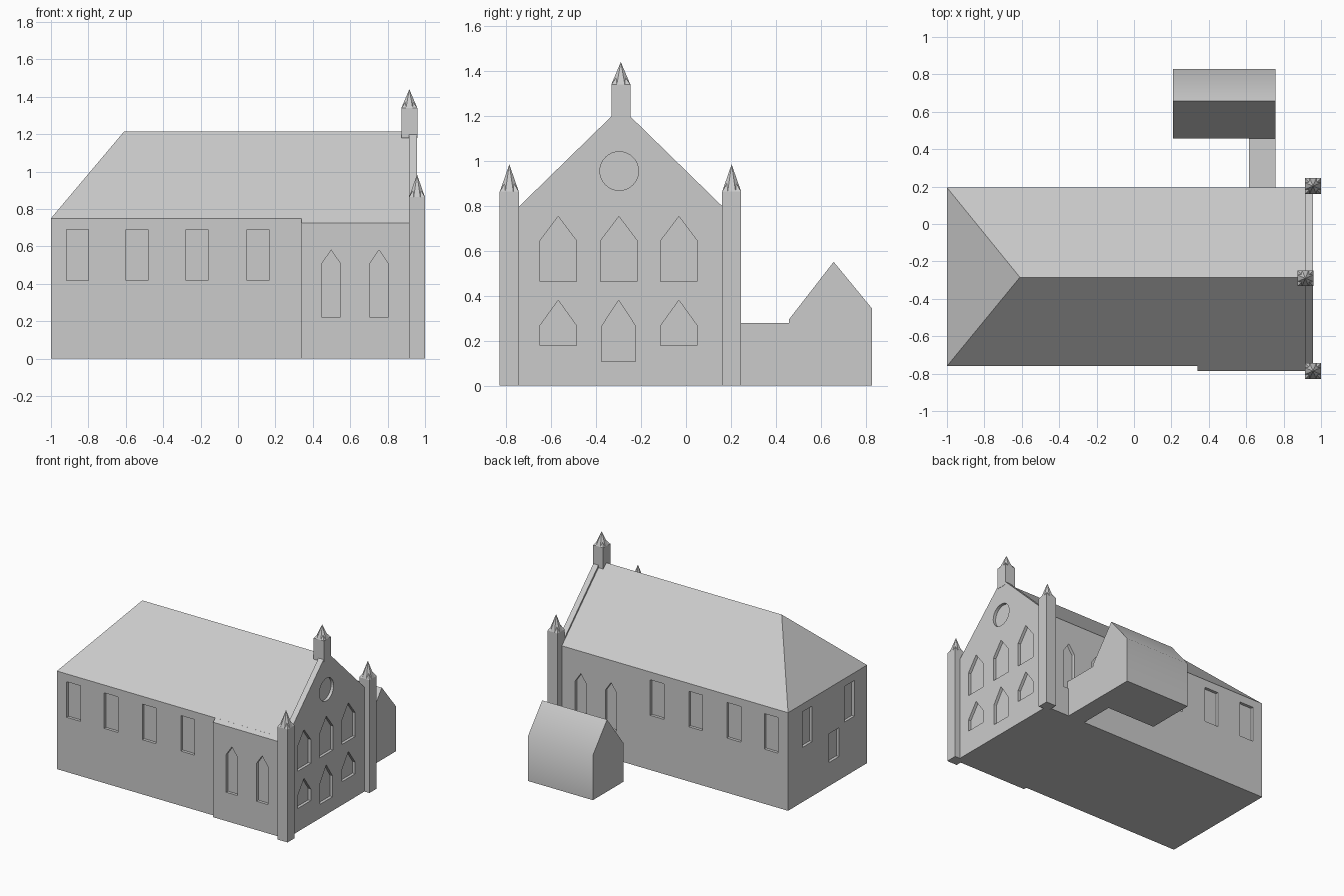
import bpy, bmesh, math

if "Cube" in bpy.data.objects:
    bpy.data.objects.remove(bpy.data.objects["Cube"])

stone = bpy.data.materials.new("pale grey stone")
stone.diffuse_color = (0.6, 0.6, 0.6, 1)
stone.use_nodes = True
stone.node_tree.nodes["Principled BSDF"].inputs["Base Color"].default_value = stone.diffuse_color


def add_prism(bm, profile, axis, lo, hi):
    """Extrude a 2D profile along x (profile is y,z) or y (profile is x,z)."""
    def place(u, v, t):
        return (t, u, v) if axis == 'x' else (u, t, v)
    a = [bm.verts.new(place(u, v, lo)) for u, v in profile]
    b = [bm.verts.new(place(u, v, hi)) for u, v in profile]
    bm.faces.new(a)
    bm.faces.new(b[::-1])
    n = len(a)
    for i in range(n):
        j = (i + 1) % n
        bm.faces.new((a[i], a[j], b[j], b[i]))


def finish(bm, name):
    bmesh.ops.recalc_face_normals(bm, faces=bm.faces[:])
    me = bpy.data.meshes.new(name)
    bm.to_mesh(me)
    bm.free()
    me.materials.append(stone)
    ob = bpy.data.objects.new(name, me)
    bpy.context.collection.objects.link(ob)
    return ob


def prism(name, profile, axis, lo, hi):
    bm = bmesh.new()
    add_prism(bm, profile, axis, lo, hi)
    return finish(bm, name)


def rect(a, b, lo, hi):
    return [(a, lo), (b, lo), (b, hi), (a, hi)]


def pointed(a, b, lo, shoulder, apex):
    return [(a, lo), (b, lo), (b, shoulder), ((a + b) / 2, apex), (a, shoulder)]


def carve(ob, cuts):
    """Cut a list of (profile, axis, lo, hi) recesses out of an object."""
    bm = bmesh.new()
    for c in cuts:
        add_prism(bm, *c)
    cutter = finish(bm, "recess_cutter")
    cutter.hide_render = True
    mod = ob.modifiers.new("recesses", 'BOOLEAN')
    mod.operation = 'DIFFERENCE'
    mod.solver = 'EXACT'
    mod.object = cutter
    dg = bpy.context.evaluated_depsgraph_get()
    me = bpy.data.meshes.new_from_object(ob.evaluated_get(dg))
    ob.modifiers.clear()
    ob.data = me
    bpy.data.objects.remove(cutter)


D = 0.022                       # recess depth
S, N, RIDGE = -0.76, 0.195, -0.285
FX = 0.914                      # back of the facade

# Main hall with a hipped west end
bm = bmesh.new()
base = [bm.verts.new((x, y, 0)) for x, y in ((-1, S), (FX, S), (FX, N), (-1, N))]
eave = [bm.verts.new((v.co.x, v.co.y, 0.75)) for v in base]
r0 = bm.verts.new((-0.61, RIDGE, 1.213))
r1 = bm.verts.new((FX, RIDGE, 1.213))
bm.faces.new(base)
for i in (0, 2, 3):
    j = (i + 1) % 4
    bm.faces.new((base[i], base[j], eave[j], eave[i]))
bm.faces.new((base[1], base[2], eave[2], r1, eave[1]))
bm.faces.new((eave[0], eave[1], r1, r0))
bm.faces.new((eave[2], eave[3], r0, r1))
bm.faces.new((eave[3], eave[0], r0))
hall = finish(bm, "main_hall")

# Hall windows: four square-headed per side, pointed pair on the north, three on the west
side_x = (-0.917, -0.6, -0.278, 0.048)
lancets = [pointed(a, a + 0.096, 0.22, 0.51, 0.58) for a in (0.45, 0.706)]
cuts = []
for a in side_x:
    p = rect(a, a + 0.118, 0.418, 0.69)
    cuts += [(p, 'y', S - 0.1, S + D), (p, 'y', N - D, N + 0.1)]
cuts += [(p, 'y', N - D, N + 0.1) for p in lancets]
for a, lo, hi in ((-0.096, 0.418, 0.69), (-0.605, 0.418, 0.69), (-0.42, 0.18, 0.4)):
    cuts.append((rect(a, a + 0.118, lo, hi), 'x', -1.1, -1 + D))
carve(hall, cuts)

# Thicker south wall near the facade
bay = prism("south_bay", [(-0.785, 0), (-0.785, 0.726), (S, 0.7505), (-0.7, 0.7505), (-0.7, 0)],
            'x', 0.34, FX)
carve(bay, [(p, 'y', -0.9, -0.785 + D) for p in lancets])

# Gabled facade with pointed windows and a round window
facade = prism("gable_facade", [(-0.75, 0), (0.165, 0), (0.165, 0.795), (-0.25, 1.2),
                                (-0.33, 1.2), (-0.75, 0.79)], 'x', FX, 0.957)
shapes = []
for a in (-0.65, -0.38, -0.113):
    shapes.append(pointed(a, a + 0.163, 0.463, 0.645, 0.753))
for a in (-0.65, -0.113):
    shapes.append(pointed(a, a + 0.163, 0.178, 0.267, 0.38))
shapes.append(pointed(-0.375, -0.224, 0.107, 0.265, 0.38))
shapes.append([(-0.297 + 0.086 * math.cos(i * math.tau / 32),
                0.955 + 0.086 * math.sin(i * math.tau / 32)) for i in range(32)])
carve(facade, [(p, 'x', 0.957 - D, 1.1) for p in shapes])


# Square pillars topped by eight-sided broach spires
def pillar(name, x, y, z0, z1, apex):
    h = 0.0425
    prism(name, rect(y - h, y + h, z0, z1), 'x', x - h, x + h)
    bm = bmesh.new()
    for sides, radius, top in ((8, h / math.cos(math.pi / 8), apex),
                               (4, h * math.sqrt(2), z1 + 0.6 * (apex - z1))):
        tip = bm.verts.new((x, y, top))
        ring = []
        for i in range(sides):
            t = (i + 0.5) * math.tau / sides
            ring.append(bm.verts.new((x + radius * math.cos(t), y + radius * math.sin(t), z1)))
        bm.faces.new(ring[::-1])
        for i in range(sides):
            bm.faces.new((ring[i], ring[(i + 1) % sides], tip))
    finish(bm, name + "_spire")


pillar("south_pillar", 0.957, -0.786, 0, 0.863, 0.985)
pillar("north_pillar", 0.957, 0.203, 0, 0.863, 0.985)
pillar("gable_pillar", 0.916, -0.29, 1.178, 1.34, 1.44)

# Link corridor and gabled annex on the north side
prism("link_corridor", rect(0.615, 0.757, 0, 0.28), 'y', 0.18, 0.47)
annex = prism("annex", [(0.458, 0), (0.828, 0), (0.828, 0.343), (0.657, 0.551), (0.458, 0.295)],
              'x', 0.208, 0.757)
# The annex north wall and north roof slope shade as one soft surface
for f in annex.data.polygons:
    f.use_smooth = f.normal.y > 0.5
